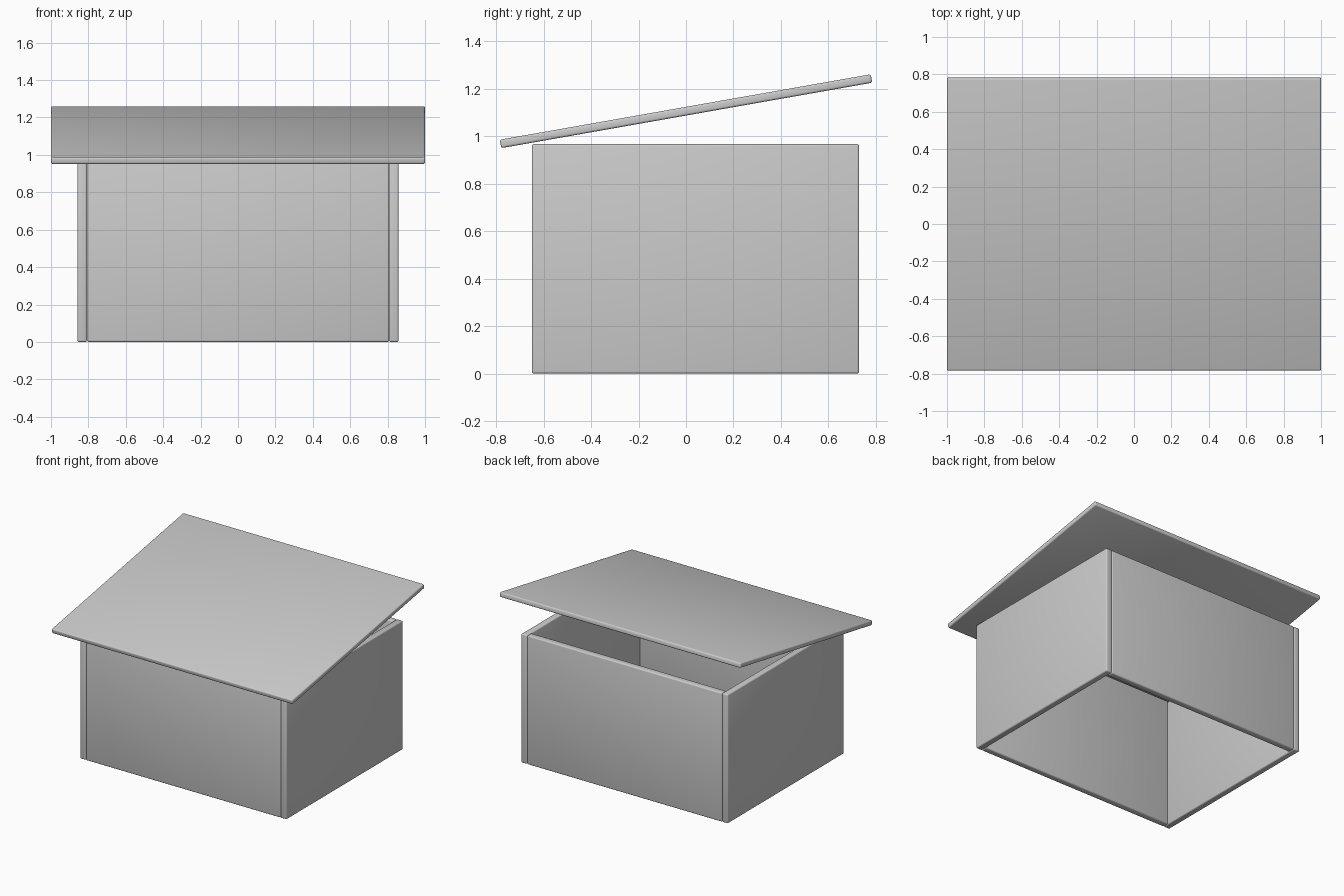
import bpy
from math import radians

if "Cube" in bpy.data.objects:
    bpy.data.objects.remove(bpy.data.objects["Cube"])


def panel(name, size, loc, tilt=0.0):
    """Flat board with softly rounded edges and smooth shading."""
    bpy.ops.mesh.primitive_cube_add(size=1, location=loc)
    ob = bpy.context.object
    ob.name = name
    ob.scale = size
    bpy.ops.object.transform_apply(location=False, rotation=False, scale=True)
    ob.rotation_euler.x = radians(tilt)
    bev = ob.modifiers.new("rounded_edges", 'BEVEL')
    bev.width = 0.009
    bev.segments = 3
    bpy.ops.object.shade_smooth()
    return ob


HEIGHT, THICK = 0.967, 0.05
FRONT, BACK, HALF_W = -0.65, 0.73, 0.858
mid_z = HEIGHT / 2

# Side walls run the full depth
for name, s in (("left_wall", -1), ("right_wall", 1)):
    panel(name, (THICK, BACK - FRONT, HEIGHT),
          (s * (HALF_W - THICK / 2), (FRONT + BACK) / 2, mid_z))

# Front and back walls fit between the sides; top and bottom stay open
inner_w = 2 * (HALF_W - THICK)
for name, y in (("front_wall", FRONT + THICK / 2), ("back_wall", BACK - THICK / 2)):
    panel(name, (inner_w, THICK, HEIGHT), (0, y, mid_z))

# Overhanging lid, tilted up toward the back
panel("lid", (2.0, 1.588, 0.036), (0, 0, 1.106), tilt=10)
